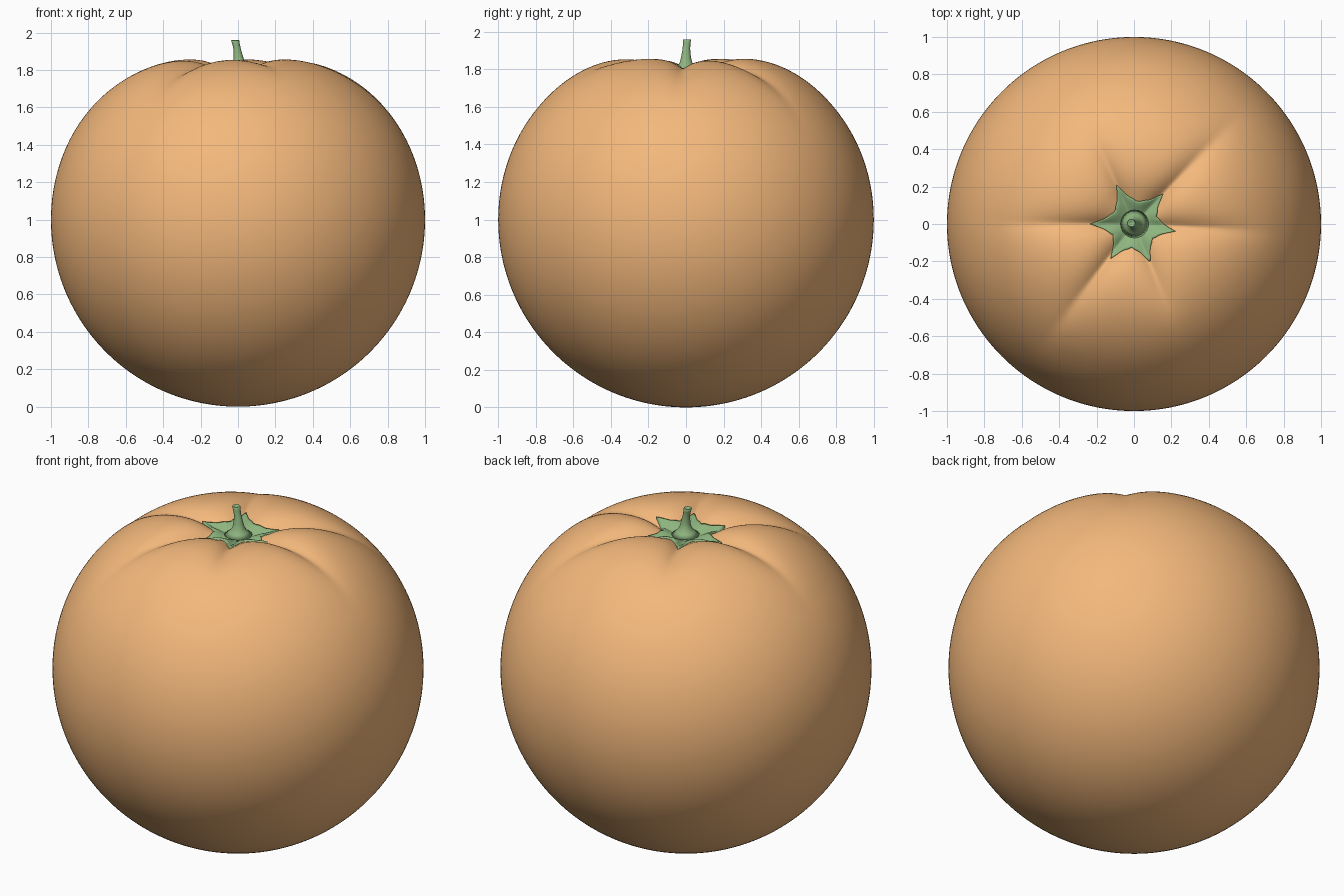
import bpy, bmesh
from math import sin, cos, pi, exp, sqrt, radians, hypot, atan2

if "Cube" in bpy.data.objects:
    bpy.data.objects.remove(bpy.data.objects["Cube"])

# crease direction (deg), reach (radius at which it fades), depth
CREASES = [(-3, 0.62, 0.060), (46, 0.68, 0.065), (114, 0.50, 0.050),
           (180, 0.62, 0.060), (233, 0.66, 0.065), (292, 0.46, 0.050)]
# calyx tip direction (deg), length
TIPS = [(-10, 0.225), (46, 0.225), (114, 0.23), (180, 0.235), (236, 0.225), (293, 0.225)]


def angle_gap(a, b):
    return abs((a - b + pi) % (2 * pi) - pi)


def crease(r, phi):
    """Depth of the radial pleats around the stem."""
    total = 0.0
    for deg, reach, depth in CREASES:
        off = r * min(angle_gap(phi, radians(deg)), 1.5)
        width = 0.035 + 0.09 * r
        fade = exp(-(r / reach) ** 4) * min(1, r / 0.16)
        total += depth * fade * exp(-(sqrt(off * off + 0.0001) - 0.01) / width)
    return total


def top_z(r, phi):
    dent = 0.25 * exp(-sqrt(r * r + 0.0025) / 0.3)
    return 1 + sqrt(max(0, 1 - r * r)) - dent - crease(r, phi)


def rings_to_object(name, rings, start, end, colour):
    """Skin closed rings together, with a centre point at each given end."""
    bm = bmesh.new()
    loops = [[bm.verts.new(p) for p in ring] for ring in rings]
    n = len(loops[0])
    for a, b in zip(loops, loops[1:]):
        for i in range(n):
            bm.faces.new((a[i], a[(i + 1) % n], b[(i + 1) % n], b[i]))
    for loop, point in ((loops[0], start), (loops[-1], end)):
        if point:
            c = bm.verts.new(point)
            for i in range(n):
                bm.faces.new((loop[i], loop[(i + 1) % n], c))
    bmesh.ops.recalc_face_normals(bm, faces=bm.faces[:])
    mesh = bpy.data.meshes.new(name)
    bm.to_mesh(mesh)
    bm.free()
    mesh.polygons.foreach_set("use_smooth", [True] * len(mesh.polygons))
    obj = bpy.data.objects.new(name, mesh)
    bpy.context.collection.objects.link(obj)
    mat = bpy.data.materials.new(name + "_colour")
    mat.diffuse_color = (*colour, 1)
    mat.use_nodes = True
    mat.node_tree.nodes["Principled BSDF"].inputs["Base Color"].default_value = mat.diffuse_color
    mesh.materials.append(mat)
    return obj


# fruit body: sphere with a dented, pleated crown
SEG, ROWS = 192, 96
body = []
for j in range(1, ROWS):
    th = pi * j / ROWS
    r = sin(th)
    ring = []
    for i in range(SEG):
        phi = 2 * pi * i / SEG
        if th < pi / 2:
            z = top_z(r, phi)
            # blend the dent away toward the equator
            k = min(1, cos(th) / 0.6)
            z = z * k + (1 + cos(th)) * (1 - k)
        else:
            z = 1 + cos(th)
        ring.append((r * cos(phi), r * sin(phi), z))
    body.append(ring)
ORANGE, GREEN = (0.9, 0.48, 0.2), (0.27, 0.46, 0.21)
rings_to_object("fruit_body", body, (0, 0, top_z(0, 0)), (0, 0, 0), ORANGE)


# calyx: six-pointed star lying on the crown
def star_radius(phi):
    deg, length = min(TIPS, key=lambda t: angle_gap(phi, radians(t[0])))
    t = min(1, angle_gap(phi, radians(deg)) / radians(29))
    return 0.125 + (length - 0.125) * (1 - t) ** 1.3 * (1 - 0.45 * sin(pi * t))


calyx = []
for f, lift in ((0.15, 0.016), (0.3, 0.016), (0.45, 0.016), (0.6, 0.016), (0.75, 0.016),
                (0.9, 0.016), (1.0, 0.012), (1.0, -0.012)):
    ring = []
    for i in range(180):
        phi = 2 * pi * i / 180
        r = f * star_radius(phi)
        ring.append((r * cos(phi), r * sin(phi), top_z(r, phi) + lift))
    calyx.append(ring)
rings_to_object("calyx", calyx, (0, 0, top_z(0, 0) + 0.016), None, GREEN)

# stem: flared at the base, slightly wider and hollowed at the tip
stem = []
for z, r, x, y in ((1.795, 0.075, 0.003, 0), (1.815, 0.05, 0.003, 0), (1.835, 0.034, 0.004, 0),
                   (1.865, 0.026, 0.003, 0), (1.91, 0.020, -0.004, 0.002),
                   (1.94, 0.020, -0.011, 0.004), (1.957, 0.022, -0.015, 0.005),
                   (1.96, 0.018, -0.015, 0.005), (1.952, 0.010, -0.015, 0.005)):
    stem.append([(x + r * cos(2 * pi * i / 24), y + r * sin(2 * pi * i / 24), z) for i in range(24)])
rings_to_object("stem", stem, (0.003, 0, 1.79), (-0.015, 0.005, 1.95), GREEN)
